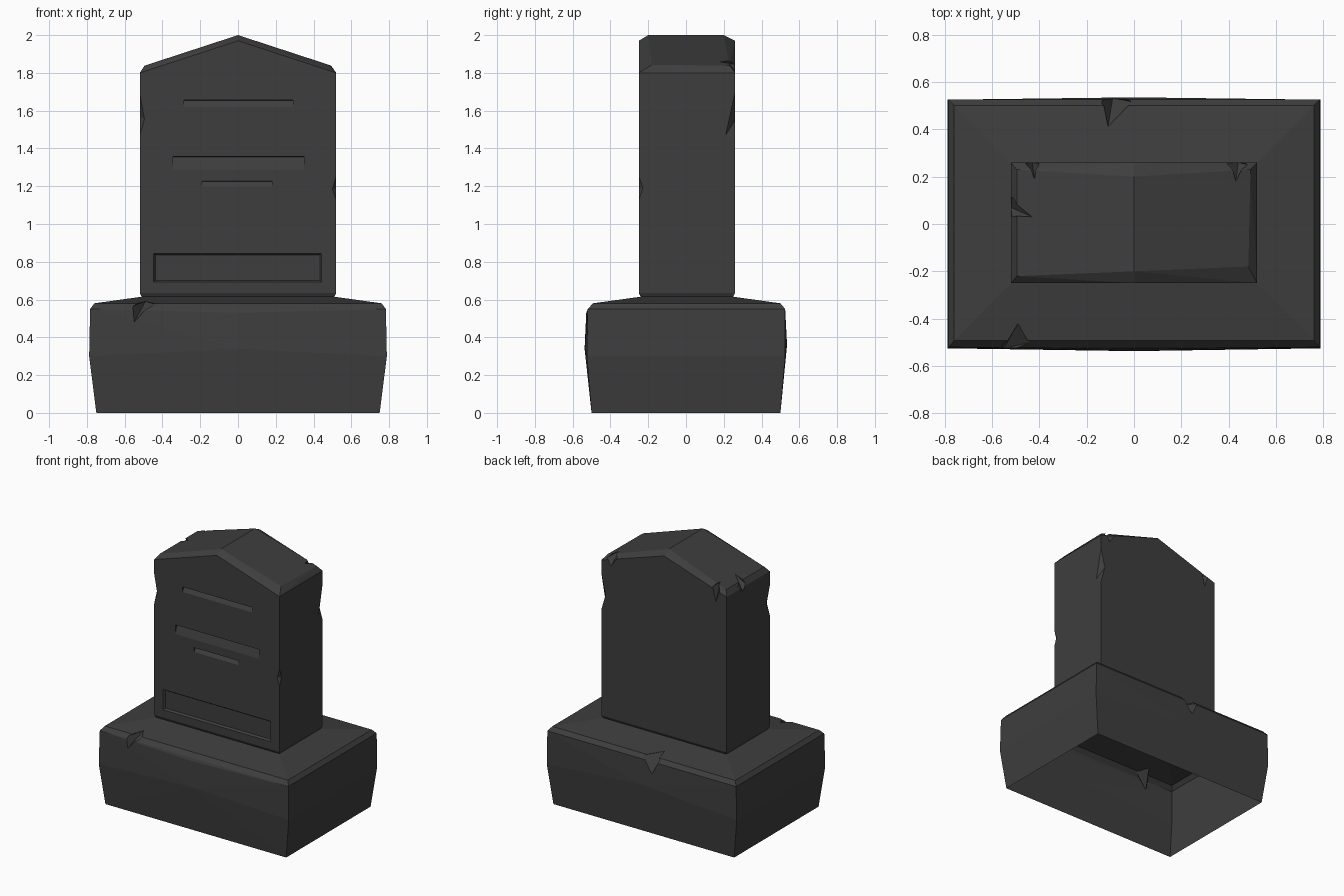
import bpy, bmesh, math
from mathutils import Vector

if "Cube" in bpy.data.objects:
    bpy.data.objects.remove(bpy.data.objects["Cube"])

stone_grey = bpy.data.materials.new("dark grey stone")
stone_grey.diffuse_color = (0.048, 0.048, 0.048, 1)
stone_grey.use_nodes = True
stone_grey.node_tree.nodes["Principled BSDF"].inputs["Base Color"].default_value = stone_grey.diffuse_color


def add_hull(bm, points):
    """Add the convex hull of the points as one closed solid."""
    tmp = bmesh.new()
    for p in points:
        tmp.verts.new(p)
    bmesh.ops.convex_hull(tmp, input=tmp.verts[:])
    bmesh.ops.delete(tmp, geom=[v for v in tmp.verts if not v.link_faces], context='VERTS')
    bmesh.ops.dissolve_limit(tmp, angle_limit=math.radians(0.5),
                             verts=tmp.verts[:], edges=tmp.edges[:])
    bmesh.ops.recalc_face_normals(tmp, faces=tmp.faces[:])
    me = bpy.data.meshes.new("hull")
    tmp.to_mesh(me)
    tmp.free()
    bm.from_mesh(me)
    bpy.data.meshes.remove(me)


def make_object(name, hulls):
    bm = bmesh.new()
    for h in hulls:
        add_hull(bm, h)
    me = bpy.data.meshes.new(name)
    bm.to_mesh(me)
    bm.free()
    me.materials.append(stone_grey)
    ob = bpy.data.objects.new(name, me)
    bpy.context.collection.objects.link(ob)
    return ob


def ring(z, x, y0, y1):
    return [(sx * x, y, z) for sx in (-1, 1) for y in (y0, y1)]


def carve(ob, cutter_hulls, is_open):
    """Cut all chips out, then open the faces hidden inside the joint."""
    cutter = make_object(ob.name + "_cutter", cutter_hulls)
    cutter.hide_render = True
    mod = ob.modifiers.new("chips", 'BOOLEAN')
    mod.operation, mod.solver, mod.object = 'DIFFERENCE', 'EXACT', cutter
    dg = bpy.context.evaluated_depsgraph_get()
    me = bpy.data.meshes.new_from_object(ob.evaluated_get(dg))
    ob.modifiers.clear()
    ob.data = me
    bpy.data.objects.remove(cutter)
    bm = bmesh.new()
    bm.from_mesh(me)
    bmesh.ops.delete(bm, geom=[f for f in bm.faces if is_open([v.co.z for v in f.verts])],
                     context='FACES')
    bm.to_mesh(me)
    bm.free()


def groove(x0, x1, z0, z1):
    """Wedge groove in the front face, deepest at its top edge."""
    return [(x, y, z) for x in (x0, x1)
            for y, z in ((-0.275, z1 + 0.004), (-0.23, z1 - 0.004), (-0.25, z0), (-0.275, z0 - 0.004))]


def panel(x0, x1, z0, z1, d=0.015, t=0.01):
    return [(x, y, z) for y, s in ((-0.25 - d, t), (-0.25 + d, -t))
            for x in (x0 - s, x1 + s) for z in (z0 - s, z1 + s)]


# plinth: slightly bulging block with chamfered rim, open below
base = make_object("base", [
    ring(0, 0.75, -0.5, 0.5) + ring(0.3, 0.788, -0.525, 0.525)
    + ring(0.55, 0.783, -0.52, 0.525) + ring(0.58, 0.76, -0.493, 0.5)
    + ring(0.615, 0.51, -0.24, 0.25)
    + [(0, -0.537, 0.34), (0, 0.535, 0.36), (0, -0.528, 0.53)]])
carve(base, [
    [(-0.56, -0.515, 0.565), (-0.44, -0.5, 0.575), (-0.49, -0.42, 0.59),
     (-0.55, -0.526, 0.48), (-0.5, -0.6, 0.65)],
    [(-0.14, 0.522, 0.565), (0.0, 0.515, 0.572), (-0.11, 0.41, 0.592),
     (-0.09, 0.532, 0.46), (-0.08, 0.62, 0.66)],
], lambda zs: max(zs) < 0.001 or min(zs) > 0.61)

# upright slab with gabled, chamfered top
slab = make_object("headstone", [
    ring(0.615, 0.51, -0.24, 0.25) + ring(0.635, 0.52, -0.25, 0.26)
    + ring(1.8, 0.52, -0.25, 0.26)
    + [(0, -0.25, 1.97), (0, 0.26, 1.97), (0, -0.2, 2), (0, 0.2, 2)]
    + [(x, y, 2 - 0.327 * abs(x)) for x, y in
       ((-0.495, -0.22), (0.483, -0.18), (-0.495, 0.23), (0.492, 0.23))]])
carve(slab, [
    # engraved bars and lower panel
    groove(-0.285, 0.29, 1.62, 1.658),
    groove(-0.345, 0.35, 1.288, 1.358),
    groove(-0.19, 0.18, 1.195, 1.228),
    panel(-0.447, 0.443, 0.692, 0.845),
    # chips on the upright edges
    [(-0.52, -0.25, 1.69), (-0.52, -0.25, 1.47), (-0.495, -0.25, 1.555),
     (-0.52, -0.21, 1.57), (-0.58, -0.31, 1.57)],
    [(0.52, 0.26, 1.7), (0.52, 0.26, 1.43), (0.485, 0.26, 1.55),
     (0.52, 0.21, 1.47), (0.58, 0.32, 1.56)],
    [(0.52, -0.25, 1.255), (0.52, -0.25, 1.125), (0.5, -0.25, 1.185),
     (0.52, -0.228, 1.19), (0.57, -0.3, 1.19)],
    # chips on the roof edges
    [(-0.46, 0.257, 1.825), (-0.4, 0.255, 1.845), (-0.42, 0.19, 1.863),
     (-0.43, 0.26, 1.74), (-0.43, 0.34, 1.92)],
    [(0.39, 0.257, 1.845), (0.48, 0.25, 1.825), (0.43, 0.18, 1.86),
     (0.44, 0.26, 1.775), (0.44, 0.34, 1.92)],
    [(-0.515, 0.12, 1.81), (-0.515, 0.03, 1.81), (-0.43, 0.03, 1.859),
     (-0.52, 0.07, 1.77), (-0.58, 0.06, 1.9)],
], lambda zs: max(zs) < 0.62)
